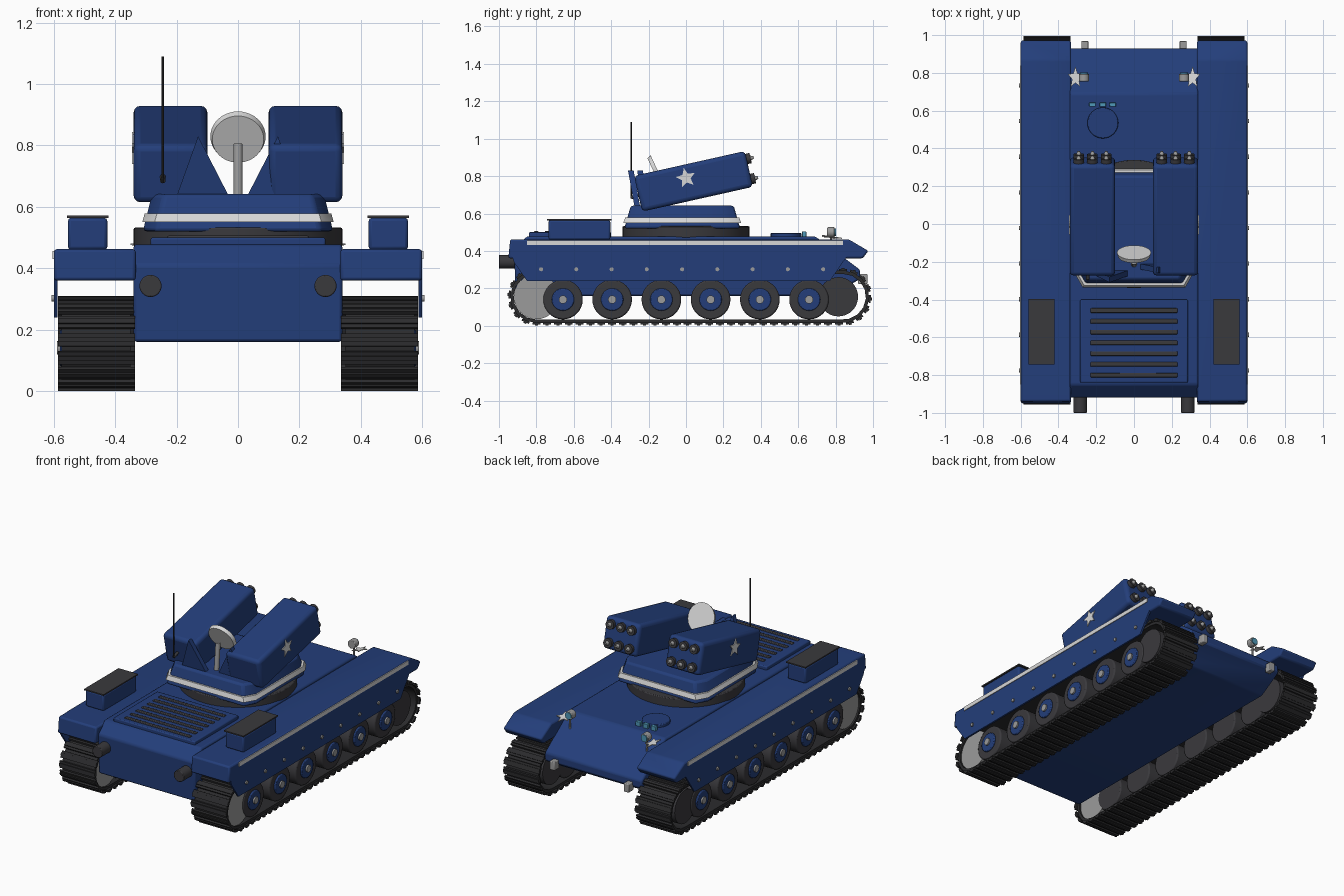
import bpy, bmesh
from math import pi, sin, cos, radians
from mathutils import Vector, Matrix

cube = bpy.data.objects.get("Cube")
if cube:
    bpy.data.objects.remove(cube, do_unlink=True)


def material(name, rgb):
    m = bpy.data.materials.new(name)
    m.use_nodes = True
    m.diffuse_color = (*rgb, 1)
    m.node_tree.nodes["Principled BSDF"].inputs["Base Color"].default_value = (*rgb, 1)
    return m


BLUE = material("navy_blue", (0.017, 0.048, 0.195))
DARK = material("dark_grey", (0.042, 0.041, 0.046))
TRACK = material("track_black", (0.025, 0.025, 0.027))
WHITE = material("off_white", (0.68, 0.68, 0.68))
SILVER = material("silver", (0.33, 0.33, 0.33))
GLASS = material("cyan_glass", (0.08, 0.32, 0.48))


def finish(name, bm, mat, bevel=0, segments=2):
    bmesh.ops.recalc_face_normals(bm, faces=bm.faces)
    mesh = bpy.data.meshes.new(name)
    bm.to_mesh(mesh)
    bm.free()
    mesh.materials.append(mat)
    ob = bpy.data.objects.new(name, mesh)
    bpy.context.collection.objects.link(ob)
    if bevel:
        b = ob.modifiers.new("Bevel", "BEVEL")
        b.width, b.segments, b.limit_method = bevel, segments, "ANGLE"
    bpy.ops.object.select_all(action="DESELECT")
    ob.select_set(True)
    bpy.context.view_layer.objects.active = ob
    bpy.ops.object.shade_smooth_by_angle(angle=radians(35))
    return ob


def box(name, centre, size, mat, bevel=0, rot=Matrix(), segments=2):
    bm = bmesh.new()
    bmesh.ops.create_cube(bm, size=1, matrix=Matrix.Translation(centre) @ rot @ Matrix.Diagonal((*size, 1)))
    return finish(name, bm, mat, bevel, segments)


def rod(name, start, end, r, mat, r2=None, sides=32, bevel=0):
    a, b = Vector(start), Vector(end)
    turn = (b - a).to_track_quat("Z", "Y").to_matrix().to_4x4()
    bm = bmesh.new()
    bmesh.ops.create_cone(bm, cap_ends=True, segments=sides, radius1=r, radius2=r if r2 is None else r2,
                          depth=(b - a).length, matrix=Matrix.Translation((a + b) / 2) @ turn)
    return finish(name, bm, mat, bevel)


def prism(name, points, depth, mat, bevel=0):
    """Extrude a flat outline along a vector."""
    bm = bmesh.new()
    face = bm.faces.new([bm.verts.new(p) for p in points])
    ext = bmesh.ops.extrude_face_region(bm, geom=[face])["geom"]
    bmesh.ops.translate(bm, vec=depth, verts=[v for v in ext if isinstance(v, bmesh.types.BMVert)])
    return finish(name, bm, mat, bevel)


def side_prism(name, profile, x0, x1, mat, bevel=0):
    return prism(name, [(x0, y, z) for y, z in profile], (x1 - x0, 0, 0), mat, bevel)


def star(name, centre, u, v, r, depth):
    c, u, v = Vector(centre), Vector(u), Vector(v)
    pts = []
    for i in range(10):
        rad, a = (r if i % 2 == 0 else r * 0.45), i * pi / 5
        pts.append(c + (u * sin(a) + v * cos(a)) * rad)
    prism(name, pts, depth, WHITE)


# Hull, rear deck and belly
side_prism("hull", [(-0.91, 0.16), (-0.92, 0.41), (-0.85, 0.478), (0.69, 0.478), (0.93, 0.30),
                    (0.93, 0.25), (0.78, 0.16)], -0.34, 0.34, BLUE, 0.01)
box("engine_panel", (0, -0.62, 0.485), (0.57, 0.44, 0.03), BLUE, 0.006)
for i in range(7):
    box("engine_slat", (0, -0.458 - i * 0.057, 0.5), (0.46, 0.024, 0.012), DARK, 0.004)

# Crew hatch and periscopes
rod("hatch", (-0.165, 0.535, 0.47), (-0.165, 0.535, 0.497), 0.082, BLUE, bevel=0.005)
for x in (-0.22, -0.165, -0.113):
    box("periscope", (x, 0.632, 0.49), (0.034, 0.022, 0.03), GLASS, 0.003)

# Endless track outline, parametrised by length
Y0, Y1, ZC = -0.80, 0.84, 0.155


def track_point(d, r):
    span, arc = Y1 - Y0, pi * 0.14
    d %= 2 * (span + arc)
    if d < span:
        return Y0 + d, ZC - r, 0
    if d < span + arc:
        a = (d - span) / arc * pi
        return Y1 + r * sin(a), ZC - r * cos(a), a
    if d < 2 * span + arc:
        return Y1 - (d - span - arc), ZC + r, pi
    a = (d - 2 * span - arc) / arc * pi
    return Y0 - r * sin(a), ZC + r * cos(a), pi + a


LENGTH = 2 * (Y1 - Y0 + pi * 0.14)


def track(s):
    n = 72
    belt, pads = bmesh.new(), bmesh.new()
    rings = []
    for i in range(n):
        d = i * LENGTH / n
        ring = []
        for x, r in ((0.35, 0.122), (0.575, 0.122), (0.575, 0.14), (0.35, 0.14)):
            y, z, a = track_point(d, r)
            ring.append(belt.verts.new((s * x, y, z)))
        rings.append(ring)
        y, z, a = track_point(d, 0.143)
        place = Matrix.Translation((s * 0.461, y, z)) @ Matrix.Rotation(a, 4, "X")
        bmesh.ops.create_cube(pads, size=1, matrix=place @ Matrix.Diagonal((0.25, 0.042, 0.012, 1)))
        ridge = place @ Matrix.Translation((0, 0, -0.006))
        bmesh.ops.create_cube(pads, size=1, matrix=ridge @ Matrix.Diagonal((0.25, 0.016, 0.012, 1)))
    for i in range(n):
        p, q = rings[i], rings[(i + 1) % n]
        for k in range(4):
            belt.faces.new((p[k], p[(k + 1) % 4], q[(k + 1) % 4], q[k]))
    finish("track_belt", belt, TRACK)
    finish("track_pads", pads, TRACK)


for s in (1, -1):
    # Fender, skirt, stripe and bolts
    side_prism("fender", [(-0.95, 0.36), (-0.94, 0.462), (0.87, 0.462), (0.975, 0.40), (0.945, 0.36)],
               s * 0.333, s * 0.6, BLUE, 0.01)
    side_prism("side_skirt", [(-0.93, 0.37), (-0.92, 0.34), (-0.85, 0.24), (0.77, 0.24), (0.86, 0.37)],
               s * 0.588, s * 0.6, BLUE)
    box("side_stripe", (s * 0.601, -0.005, 0.443), (0.006, 1.69, 0.025), WHITE)
    for i in range(9):
        y = -0.775 + i * 0.1885
        rod("skirt_bolt", (s * 0.595, y, 0.302), (s * 0.608, y, 0.302), 0.011, SILVER, sides=12)

    # Running gear
    track(s)
    for i in range(6):
        y = -0.658 + i * 0.2632
        rod("road_wheel", (s * 0.36, y, 0.14), (s * 0.57, y, 0.14), 0.106, DARK, bevel=0.008)
        rod("wheel_hub", (s * 0.56, y, 0.14), (s * 0.58, y, 0.14), 0.06, BLUE, bevel=0.005)
        rod("hub_cap", (s * 0.57, y, 0.14), (s * 0.59, y, 0.14), 0.022, SILVER, sides=16)
    rod("drive_sprocket", (s * 0.36, Y0, ZC), (s * 0.565, Y0, ZC), 0.12, SILVER)
    rod("idler_wheel", (s * 0.36, 0.815, ZC), (s * 0.565, 0.815, ZC), 0.105, DARK)

    # Stowage boxes, exhausts and tow hooks
    box("stowage_box", (s * 0.49, -0.57, 0.512), (0.128, 0.33, 0.104), BLUE, 0.01)
    box("stowage_lid", (s * 0.49, -0.57, 0.567), (0.136, 0.345, 0.008), DARK)
    rod("exhaust", (s * 0.285, -1.0, 0.342), (s * 0.285, -0.9, 0.342), 0.036, DARK, bevel=0.004)
    box("tow_hook", (s * 0.26, 0.945, 0.25), (0.036, 0.05, 0.055), SILVER, 0.005)

    # Headlight with bracket and star marking
    rod("headlight", (s * 0.265, 0.755, 0.5), (s * 0.265, 0.795, 0.5), 0.027, SILVER, bevel=0.004)
    rod("headlight_lens", (s * 0.265, 0.79, 0.5), (s * 0.265, 0.801, 0.5), 0.021, GLASS)
    rod("headlight_stalk", (s * 0.268, 0.775, 0.40), (s * 0.268, 0.775, 0.48), 0.006, SILVER, sides=10)
    star("deck_star", (s * 0.31, 0.775, 0.472), (s * 0.7, 0, 0.1), (0, 1, -0.12), 0.06, (0, 0, 0.005))

# Turret ring
rod("turret_ring", (0, 0, 0.47), (0, 0, 0.532), 0.34, DARK, sides=48, bevel=0.005)


# Tapered turret base with clipped corners, and its band
def tapered(name, lower, upper, mat, bevel):
    bm = bmesh.new()
    rings = []
    for hx, hy, z in (lower, upper):
        outline = ((hx, hy - 0.07), (hx - 0.04, hy), (-hx + 0.04, hy), (-hx, hy - 0.07),
                   (-hx, -hy + 0.07), (-hx + 0.04, -hy), (hx - 0.04, -hy), (hx, -hy + 0.07))
        rings.append([bm.verts.new((x, y - 0.02, z)) for x, y in outline])
    for k in range(8):
        j = (k + 1) % 8
        bm.faces.new((rings[0][k], rings[0][j], rings[1][j], rings[1][k]))
    bm.faces.new(rings[0])
    bm.faces.new(rings[1])
    finish(name, bm, mat, bevel)


tapered("turret_base", (0.31, 0.31, 0.52), (0.28, 0.275, 0.642), BLUE, 0.012)
tapered("turret_band", (0.312, 0.315, 0.55), (0.304, 0.305, 0.578), WHITE, 0)

# Launcher pods, tilted upward, with six tubes each
TILT = Matrix.Rotation(radians(12.6), 4, "X")
for s in (1, -1):
    centre = Vector((s * 0.22, 0.04, 0.772))
    box("launcher_pod", centre, (0.24, 0.607, 0.196), BLUE, 0.022, TILT, 3)
    for col in (-1, 0, 1):
        for row in (-1, 1):
            def at(y):
                return centre + TILT @ Vector((col * 0.073, y, row * 0.055))
            rod("launch_tube", at(0.29), at(0.325), 0.028, DARK, sides=20)
            rod("rocket_nose", at(0.32), at(0.342), 0.016, SILVER, 0.006, sides=14)
    axis_y, axis_z = TILT @ Vector((0, 1, 0)), TILT @ Vector((0, 0, 1))
    star("pod_star", (s * 0.338, 0.0, 0.79), axis_y, axis_z, 0.055, (s * 0.007, 0, 0))

# Pod support fins behind the launchers
prism("left_support", [(0.03, -0.24, 0.635), (0.20, -0.24, 0.635), (0.13, -0.26, 0.83)], (0, 0.03, 0), BLUE)
prism("right_support", [(-0.20, -0.275, 0.635), (-0.03, -0.275, 0.635), (-0.13, -0.31, 0.83)], (0, 0.03, 0), BLUE)

# Radar dish and mast
rod("radar_mast", (0, -0.215, 0.63), (0, -0.2, 0.805), 0.015, SILVER, sides=16)
facing = Vector((0, 0.9, 0.42)).normalized()
hub = Vector((0, -0.16, 0.825))
rod("radar_dish", hub - facing * 0.012, hub + facing * 0.01, 0.084, WHITE, 0.09, sides=40)

# Whip antenna
rod("antenna_base", (-0.245, -0.294, 0.685), (-0.245, -0.25, 0.70), 0.009, DARK, sides=12)
rod("antenna", (-0.245, -0.294, 0.68), (-0.245, -0.294, 1.09), 0.004, TRACK, sides=10)
